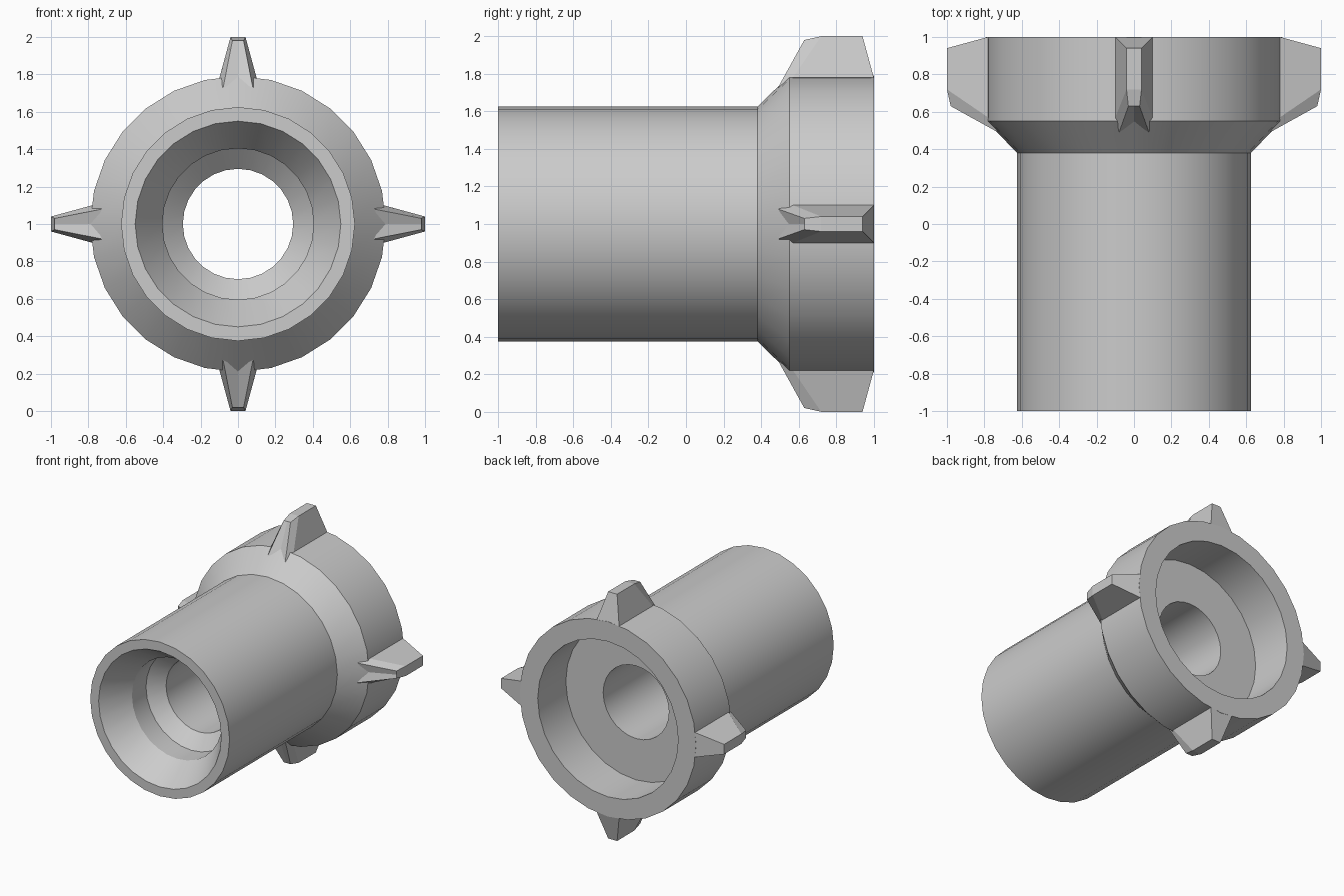
import bpy, bmesh, math
from mathutils import Matrix, Vector

if "Cube" in bpy.data.objects:
    bpy.data.objects.remove(bpy.data.objects["Cube"], do_unlink=True)

SIDES = 28

gray = bpy.data.materials.new("plain_gray")
gray.use_nodes = True
gray.diffuse_color = (0.6, 0.6, 0.6, 1)
gray.node_tree.nodes["Principled BSDF"].inputs["Base Color"].default_value = (0.6, 0.6, 0.6, 1)


def bridge(bm, a, b):
    """Join two closed loops of equal length with quads."""
    n = len(a)
    for i in range(n):
        j = (i + 1) % n
        bm.faces.new((a[i], a[j], b[j], b[i]))


def finish(name, bm):
    bmesh.ops.recalc_face_normals(bm, faces=bm.faces)
    mesh = bpy.data.meshes.new(name)
    bm.to_mesh(mesh)
    bm.free()
    mesh.materials.append(gray)
    obj = bpy.data.objects.new(name, mesh)
    bpy.context.collection.objects.link(obj)
    return obj


# Hollow body: closed (radius, y) profile turned around the y axis
profile = [
    (0.625, -1), (0.625, 0.38), (0.79, 0.55), (0.79, 1),    # outer wall
    (0.63, 1), (0.63, 0.64), (0.295, 0.64),                 # rear recess
    (0.295, -0.50), (0.405, -0.60), (0.405, -0.78), (0.55, -1),  # bore
]
bm = bmesh.new()
rings = []
for r, y in profile:
    ring = []
    for i in range(SIDES):
        a = math.tau * i / SIDES
        ring.append(bm.verts.new((r * math.cos(a), y, 1 + r * math.sin(a))))
    rings.append(ring)
for k, ring in enumerate(rings):
    bridge(bm, ring, rings[(k + 1) % len(rings)])
body = finish("hollow_body", bm)
bpy.context.view_layer.objects.active = body
body.select_set(True)
bpy.ops.object.shade_smooth_by_angle(angle=math.radians(30))
body.select_set(False)


# Tapered lugs with a notched front, one on each side of the collar
def mirrored(half):
    """Full loop from its +x half; the first point lies on the middle."""
    return half + [(-x, y, z) for x, y, z in reversed(half[1:])]


foot = mirrored([(0, 0.54, 0.77), (0.08, 0.49, 0.727), (0.1, 0.57, 0.78), (0.1, 1, 0.78)])
tip = mirrored([(0, 0.63, 0.98), (0.03, 0.63, 0.98), (0.04, 0.72, 1), (0.04, 0.94, 1)])

for k, side in enumerate(("top", "left", "bottom", "right")):
    turn = Matrix.Translation((0, 0, 1)) @ Matrix.Rotation(k * math.pi / 2, 4, "Y")
    bm = bmesh.new()
    low, high = ([bm.verts.new(turn @ Vector(p)) for p in loop] for loop in (foot, tip))
    bridge(bm, low, high)
    bm.faces.new(low)
    # Tip cap: sloped nose, then flat crest
    bm.faces.new((high[6], high[0], high[1], high[2], high[5]))
    bm.faces.new((high[2], high[3], high[4], high[5]))
    finish(side + "_lug", bm)
